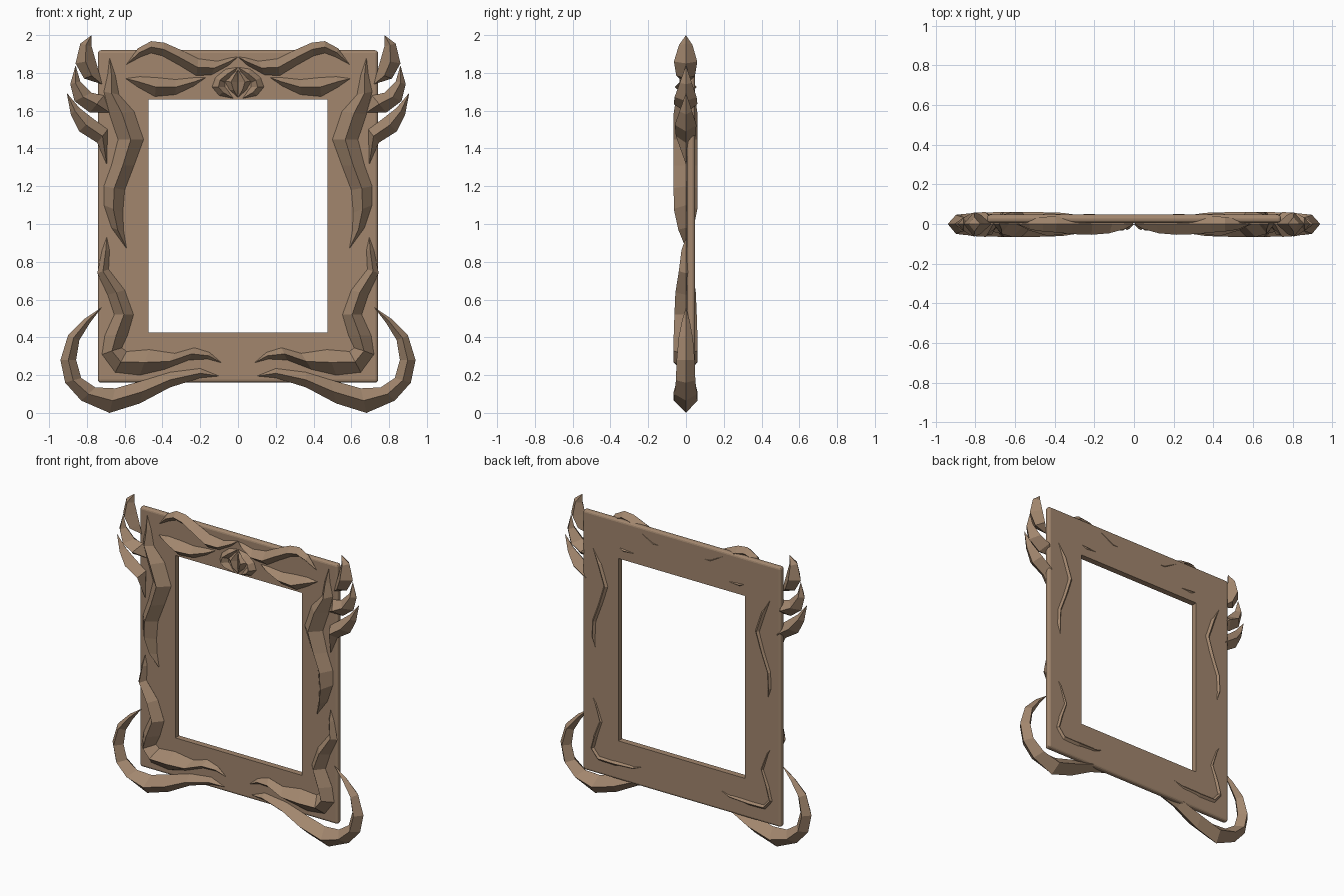
import bpy, bmesh
from mathutils import Vector


def finish(bm, name, mirror=False):
    bmesh.ops.recalc_face_normals(bm, faces=bm.faces[:])
    me = bpy.data.meshes.new(name)
    bm.to_mesh(me)
    bm.free()
    ob = bpy.data.objects.new(name, me)
    bpy.context.collection.objects.link(ob)
    me.materials.append(wood)
    if mirror:
        m = ob.modifiers.new("mirror", 'MIRROR')
        m.use_axis = (True, False, False)
        m.use_mirror_merge = False
    return ob


def leaf(name, start, outer, inner, end, depth=0.065, bias=0.5):
    """Ridged, pointed ribbon between two outlines (x, z), mirrored in x."""
    bm = bmesh.new()
    a = bm.verts.new((start[0], 0, start[1]))
    b = bm.verts.new((end[0], 0, end[1]))
    rings = []
    for p, q in zip(outer, inner):
        P, Q = Vector((p[0], 0, p[1])), Vector((q[0], 0, q[1]))
        M = P.lerp(Q, bias)
        d = Vector((0, min(depth, 0.6 * (P - Q).length), 0))
        rings.append([bm.verts.new(v) for v in (P, M - d, Q, M + d * 0.93)])
    for r, s in zip(rings, rings[1:]):
        for i in range(4):
            j = (i + 1) % 4
            bm.faces.new((r[i], r[j], s[j], s[i]))
    for i in range(4):
        j = (i + 1) % 4
        bm.faces.new((a, rings[0][j], rings[0][i]))
        bm.faces.new((b, rings[-1][i], rings[-1][j]))
    return finish(bm, name, True)


wood = bpy.data.materials.new("wood")
wood.diffuse_color = (0.36, 0.24, 0.155, 1)

# Flat frame panel with softened outer edges
bm = bmesh.new()
y0, y1 = 0.006, 0.047


def loop(x, za, zb, y):
    return [bm.verts.new(v) for v in ((-x, y, za), (x, y, za), (x, y, zb), (-x, y, zb))]


of, ob_ = loop(0.742, 0.16, 1.92, y0), loop(0.742, 0.16, 1.92, y1)
nf, nb = loop(0.474, 0.425, 1.66, y0), loop(0.474, 0.425, 1.66, y1)
for r, s in ((of, nf), (nf, nb), (nb, ob_), (ob_, of)):
    for i in range(4):
        j = (i + 1) % 4
        bm.faces.new((r[i], r[j], s[j], s[i]))
outer_v = set(of + ob_)
edges = [e for e in bm.edges if all(v in outer_v for v in e.verts)]
bmesh.ops.bevel(bm, geom=edges, offset=0.016, segments=3, profile=0.5, affect='EDGES')
finish(bm, "frame_panel")

# Wavy crest along the top
leaf("top_crest", (0.59, 1.845),
     [(0.53, 1.93), (0.46, 1.968), (0.39, 1.96), (0.31, 1.925), (0.21, 1.875), (0.11, 1.862), (0.04, 1.88)],
     [(0.515, 1.885), (0.46, 1.905), (0.40, 1.89), (0.31, 1.84), (0.22, 1.785), (0.14, 1.79), (0.05, 1.84)],
     (0, 1.885))

# Leaf on each side of the rosette
leaf("top_leaf", (0.17, 1.775),
     [(0.23, 1.775), (0.33, 1.765), (0.43, 1.775), (0.52, 1.78)],
     [(0.235, 1.73), (0.33, 1.685), (0.44, 1.675), (0.53, 1.725)],
     (0.595, 1.77))

# Rosette: outer curls and inner petals
leaf("rosette_curl", (0.0, 1.83),
     [(0.065, 1.82), (0.12, 1.775), (0.137, 1.725), (0.10, 1.68)],
     [(0.045, 1.77), (0.07, 1.75), (0.07, 1.725), (0.06, 1.715)],
     (0.025, 1.665), 0.06)
leaf("rosette_petal", (0.0, 1.815),
     [(0.035, 1.79), (0.07, 1.755), (0.045, 1.71)],
     [(0.003, 1.78), (0.003, 1.75), (0.003, 1.71)],
     (0.0, 1.67), 0.03)

# Long wave down each upper side
leaf("side_wave", (0.68, 1.88),
     [(0.69, 1.79), (0.71, 1.70), (0.68, 1.58), (0.635, 1.447), (0.67, 1.31), (0.71, 1.20), (0.71, 1.10), (0.67, 0.98)],
     [(0.65, 1.79), (0.63, 1.685), (0.55, 1.595), (0.50, 1.447), (0.55, 1.31), (0.60, 1.18), (0.61, 1.06), (0.605, 0.96)],
     (0.59, 0.87))

# Wave turning each lower corner
leaf("corner_wave", (0.695, 0.93),
     [(0.72, 0.86), (0.745, 0.74), (0.69, 0.625), (0.655, 0.52), (0.705, 0.41), (0.72, 0.31),
      (0.65, 0.215), (0.52, 0.20), (0.39, 0.23), (0.26, 0.28), (0.16, 0.285)],
     [(0.68, 0.86), (0.685, 0.76), (0.60, 0.65), (0.553, 0.52), (0.585, 0.41), (0.615, 0.345),
      (0.59, 0.325), (0.47, 0.335), (0.335, 0.315), (0.23, 0.345), (0.15, 0.32)],
     (0.087, 0.265))

# Big loop outside each lower corner
leaf("corner_loop", (0.72, 0.56),
     [(0.81, 0.50), (0.90, 0.41), (0.94, 0.28), (0.915, 0.16), (0.83, 0.065), (0.68, 0.0),
      (0.52, 0.05), (0.36, 0.135), (0.20, 0.185)],
     [(0.785, 0.475), (0.84, 0.385), (0.857, 0.28), (0.83, 0.185), (0.755, 0.135), (0.65, 0.13),
      (0.49, 0.175), (0.36, 0.215), (0.20, 0.235)],
     (0.10, 0.195))

# Three flame leaves at each upper corner
leaf("flame_upper", (0.775, 2.0),
     [(0.835, 1.955), (0.86, 1.85), (0.815, 1.77)],
     [(0.775, 1.94), (0.755, 1.87), (0.735, 1.80)], (0.72, 1.74))
leaf("flame_middle", (0.86, 1.84),
     [(0.888, 1.74), (0.865, 1.65), (0.785, 1.59)],
     [(0.835, 1.755), (0.775, 1.695), (0.71, 1.68)], (0.68, 1.59))
leaf("flame_lower", (0.907, 1.695),
     [(0.885, 1.58), (0.84, 1.49), (0.745, 1.43)],
     [(0.84, 1.615), (0.77, 1.56), (0.69, 1.50)], (0.695, 1.315))
